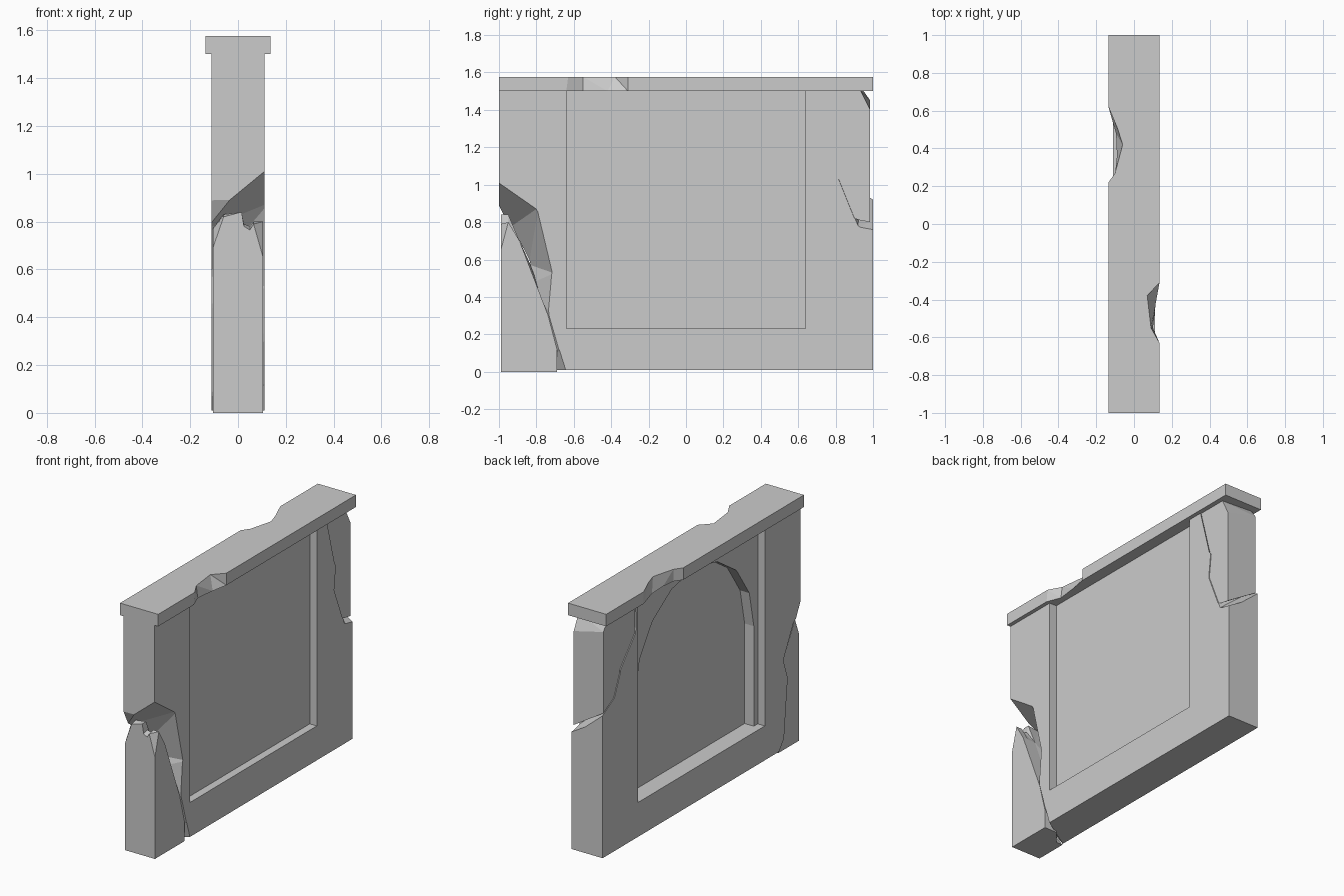
import bpy
import bmesh
import math

if "Cube" in bpy.data.objects:
    bpy.data.objects.remove(bpy.data.objects["Cube"], do_unlink=True)

stone = bpy.data.materials.new("grey_stone")
stone.use_nodes = True
GREY = (0.6, 0.6, 0.6, 1)
stone.diffuse_color = GREY
stone.node_tree.nodes["Principled BSDF"].inputs["Base Color"].default_value = GREY

HALF = 0.11       # half thickness of the wall
TOP = 1.5         # underside of the coping
BASE = 0.01
OPEN = 0.64       # half width of the sunken panel
SILL = 0.23


def loft(name, sections):
    """Closed solid through matching rings of points."""
    bm = bmesh.new()
    rings = [[bm.verts.new(p) for p in ring] for ring in sections]
    n = len(rings[0])
    sides = []
    for a, b in zip(rings, rings[1:]):
        for i in range(n):
            j = (i + 1) % n
            sides.append(bm.faces.new((a[i], a[j], b[j], b[i])))
    bm.faces.new(rings[0])
    bm.faces.new(rings[-1])
    bmesh.ops.triangulate(bm, faces=sides)
    bmesh.ops.recalc_face_normals(bm, faces=bm.faces)
    mesh = bpy.data.meshes.new(name)
    bm.to_mesh(mesh)
    bm.free()
    mesh.materials.append(stone)
    obj = bpy.data.objects.new(name, mesh)
    bpy.context.collection.objects.link(obj)
    return obj


def across(x, outline):
    return [(x, y, z) for y, z in outline]


def prism(name, x0, x1, outline):
    return loft(name, [across(x0, outline), across(x1, outline)])


def rect(y, z0, z1):
    return [(-y, z0), (y, z0), (y, z1), (-y, z1)]


def break_cutter(name, left, right):
    """Slanted break running between its outlines on the two wall faces."""
    k = 0.13 / HALF

    def at(t):
        return [((a + c) / 2 + t * (a - c) / 2, (b + d) / 2 + t * (b - d) / 2)
                for (a, b), (c, d) in zip(left, right)]
    return loft(name, [across(-0.13, at(-k)), across(0.13, at(k))])


def carve(target, cutters):
    for c in cutters:
        c.hide_render = True
        mod = target.modifiers.new(c.name, 'BOOLEAN')
        mod.operation = 'DIFFERENCE'
        mod.solver = 'EXACT'
        mod.object = c
    bpy.context.view_layer.update()
    deps = bpy.context.evaluated_depsgraph_get()
    mesh = bpy.data.meshes.new_from_object(target.evaluated_get(deps))
    target.modifiers.clear()
    target.data = mesh
    for c in cutters:
        bpy.data.objects.remove(c, do_unlink=True)


# Wall with a square panel on both faces and a round arch niche on one
wall = prism("wall", -HALF, HALF, rect(1, BASE, TOP))
panel = rect(OPEN, SILL, TOP + 0.1)
arch_r, spring = 0.6, 0.87
arch = [(-arch_r, SILL), (arch_r, SILL)]
arch += [(arch_r * math.cos(math.pi * i / 8), spring + arch_r * math.sin(math.pi * i / 8))
         for i in range(9)]

lower_break = break_cutter(
    "lower_break",
    [(-1.1, 1.095), (-.8, .87), (-.715, .53), (-.735, .33), (-.68, .12),
     (-.64, 0), (-.6, -.1), (-1.1, -.1)],
    [(-1.1, 1.09), (-.93, .78), (-.83, .57), (-.87, .44), (-.83, .07),
     (-.78, 0), (-.75, -.1), (-1.1, -.1)])
upper_break = break_cutter(
    "upper_break",
    [(1.1, 1.6), (.72, 1.6), (.82, 1.2), (.815, 1.03), (.9, .82), (.92, .78), (1.1, .74)],
    [(1.1, 1.6), (.67, 1.6), (.67, 1.32), (.82, 1.13), (.88, .99), (.93, .96), (1.1, .87)])

carve(wall, [
    prism("left_panel_cut", HALF - 0.05, 0.2, panel),
    prism("right_panel_cut", -0.2, -HALF + 0.05, panel),
    prism("arch_cut", -0.08, 0.005, arch),
    lower_break, upper_break])

# Loose block filling the broken lower front corner
block_right = [(-.83, .57), (-.87, .44), (-.83, .07), (-.78, 0), (-.99, 0)]
block_left = [(-.89, .7), (-.74, .31), (-.69, .12), (-.69, 0), (-.99, 0)]
loft("lower_front_block", [
    across(-.105, [(-.99, .69), (-.94, .77)] + block_right),
    across(-.06, [(-.99, .82), (-.95, .83)] + block_right),
    across(.015, [(-.99, .84), (-.95, .84)] + block_left),
    across(.025, [(-.99, .78), (-.95, .79)] + block_left),
    across(.05, [(-.99, .765), (-.95, .78)] + block_left),
    across(.065, [(-.99, .79), (-.95, .8)] + block_left),
    across(.105, [(-.99, .65), (-.95, .8)] + block_left)])

# Loose block filling the broken upper back corner
loft("upper_back_block", [
    across(-.105, [(.985, .93), (.985, 1.45), (.95, TOP), (.67, TOP), (.67, 1.32),
                   (.82, 1.13), (.88, .99), (.93, .96)]),
    across(.105, [(.985, .8), (.985, 1.4), (.935, TOP), (.74, TOP), (.82, 1.2),
                  (.815, 1.03), (.9, .82), (.93, .81)])])

# Coping with a chipped notch on each long edge
EDGE = 0.135


def coping(z, left_chip, right_chip):
    outline = [(-EDGE, -1), (EDGE, -1)] + left_chip + [(EDGE, 1), (-EDGE, 1)] + right_chip
    return [(x, y, z) for x, y in outline]


loft("coping", [
    coping(TOP, [(EDGE, -.64), (.1, -.55), (.115, -.42), (EDGE, -.31)],
           [(-EDGE, .62), (-.095, .48), (-.09, .36), (-.1, .27), (-EDGE, .22)]),
    coping(1.577, [(EDGE, -.63), (.09, -.55), (.07, -.38), (EDGE, -.31)],
           [(-EDGE, .62), (-.085, .5), (-.06, .42), (-.1, .27), (-EDGE, .22)])])
